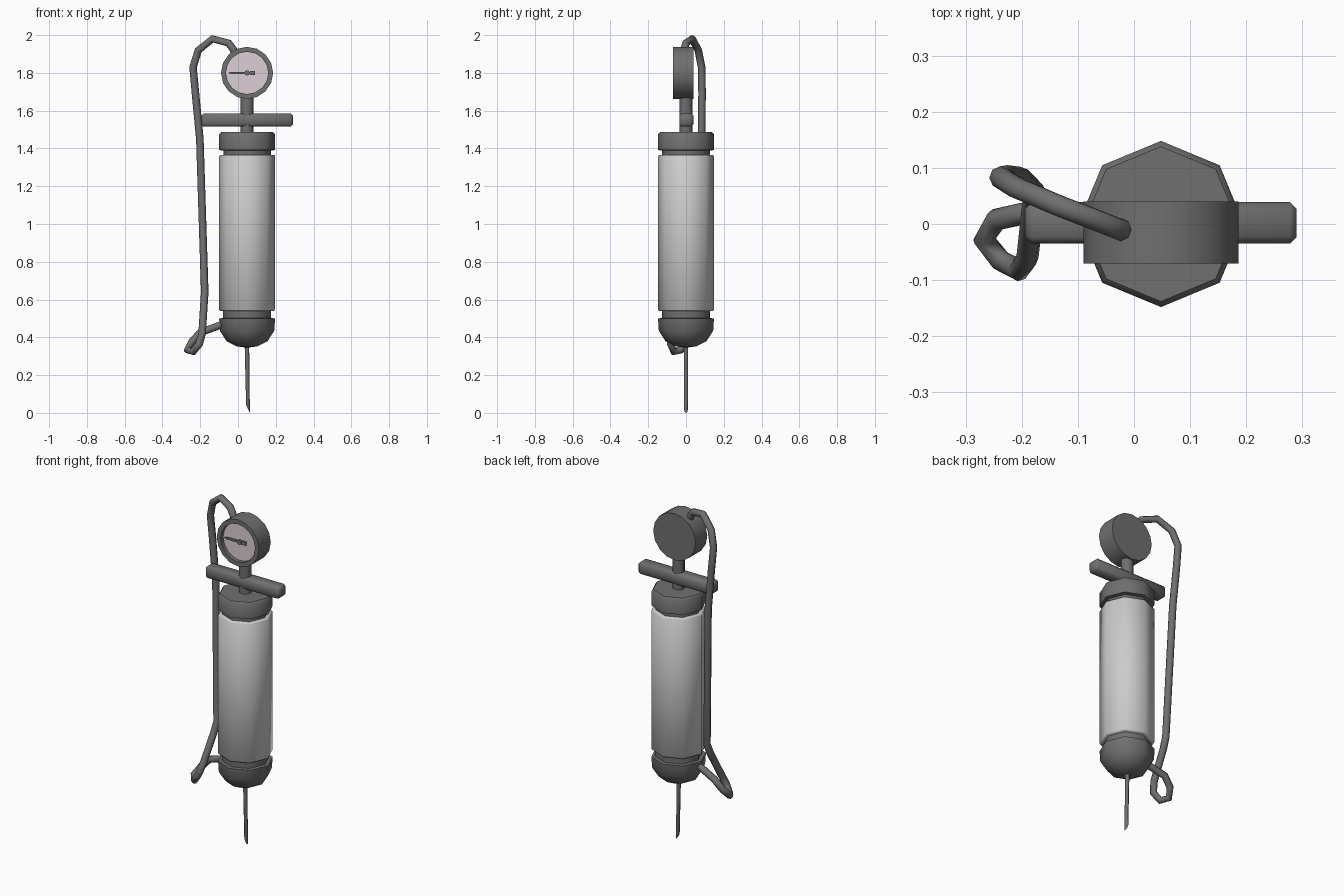
import bpy, bmesh, math
from mathutils import Vector, Matrix

if "Cube" in bpy.data.objects:
    bpy.data.objects.remove(bpy.data.objects["Cube"])

CX = 0.048  # axis of the pump


def material(name, rgb):
    m = bpy.data.materials.new(name)
    m.diffuse_color = (*rgb, 1)
    m.use_nodes = True
    m.node_tree.nodes["Principled BSDF"].inputs["Base Color"].default_value = m.diffuse_color
    return m


DARK = material("dark_grey", (0.16, 0.16, 0.16))
PINK = material("dial_tint", (0.72, 0.62, 0.66))
LIGHT = material("light_grey", (0.7, 0.7, 0.7))


def finish(bm, name, mat, angle=60):
    bmesh.ops.remove_doubles(bm, verts=bm.verts, dist=1e-5)
    bmesh.ops.recalc_face_normals(bm, faces=bm.faces)
    me = bpy.data.meshes.new(name)
    bm.to_mesh(me)
    bm.free()
    ob = bpy.data.objects.new(name, me)
    bpy.context.collection.objects.link(ob)
    me.materials.append(mat)
    smooth(ob, angle)
    return ob


def smooth(ob, angle):
    bpy.ops.object.select_all(action='DESELECT')
    ob.select_set(True)
    bpy.context.view_layer.objects.active = ob
    bpy.ops.object.shade_smooth_by_angle(angle=math.radians(angle))


def lathe(name, profile, sides, mat, matrix=Matrix.Translation((CX, 0, 0)), angle=50):
    """Revolve (radius, height) points around the local z axis."""
    bm = bmesh.new()
    vs = [bm.verts.new((r, 0, z)) for r, z in profile]
    es = [bm.edges.new(p) for p in zip(vs, vs[1:])]
    bmesh.ops.spin(bm, geom=vs + es, cent=(0, 0, 0), axis=(0, 0, 1),
                   angle=math.tau, steps=sides, use_duplicate=False)
    bmesh.ops.transform(bm, matrix=matrix, verts=bm.verts)
    return finish(bm, name, mat, angle)


# Pump cylinder with its caps and grooves
lathe("barrel", [(0, 0.54), (0.142, 0.54), (0.148, 0.546), (0.148, 1.36),
                 (0.142, 1.366), (0, 1.366)], 8, LIGHT)
lathe("bottom_cap", [(0, 0.345), (0.055, 0.352), (0.108, 0.379), (0.144, 0.435),
                     (0.148, 0.50), (0.128, 0.502), (0.128, 0.541), (0, 0.541)], 8, DARK)
lathe("top_cap", [(0, 1.365), (0.126, 1.365), (0.126, 1.388), (0.148, 1.392),
                  (0.148, 1.474), (0.138, 1.486), (0, 1.486)], 8, DARK)
lathe("stem", [(0, 1.47), (0.034, 1.47), (0.034, 1.68), (0, 1.68)], 8, DARK)

# Cross handle
bm = bmesh.new()
bmesh.ops.create_cube(bm, size=1, matrix=Matrix.Translation((CX, 0.002, 1.55))
                      @ Matrix.Diagonal((0.484, 0.074, 0.07, 1)))
bmesh.ops.bevel(bm, geom=bm.edges[:], offset=0.012, segments=1, affect='EDGES')
finish(bm, "handle", DARK)

# Pressure gauge: local z points towards the front
front = Matrix.Translation((CX, 0, 1.80)) @ Matrix.Rotation(math.pi / 2, 4, 'X')
lathe("gauge_case", [(0, -0.04), (0.138, -0.04), (0.138, 0.07), (0.112, 0.07),
                     (0.112, 0.045), (0, 0.045)], 16, DARK, front)
lathe("gauge_dial", [(0.112, 0.047), (0, 0.047)], 16, PINK, front)
lathe("pointer_hub", [(0.014, 0.046), (0.014, 0.06), (0, 0.06)], 8, DARK, front)

# Gauge pointer
bm = bmesh.new()
outline = [(-0.1, 0), (-0.085, 0.006), (0.015, 0.006), (0.015, 0.011), (0.042, 0.011),
           (0.042, -0.011), (0.015, -0.011), (0.015, -0.006), (-0.085, -0.006)]
face = bm.faces.new([bm.verts.new((x, y, 0.048)) for x, y in outline])
ext = bmesh.ops.extrude_face_region(bm, geom=[face])
bmesh.ops.translate(bm, vec=(0, 0, 0.008),
                    verts=[g for g in ext["geom"] if isinstance(g, bmesh.types.BMVert)])
bmesh.ops.transform(bm, matrix=front, verts=bm.verts)
finish(bm, "gauge_pointer", DARK, 30)

# Needle with a slanted tip
bm = bmesh.new()
bmesh.ops.create_cone(bm, cap_ends=True, segments=8, radius1=0.010, radius2=0.012, depth=0.36)
for v in bm.verts:
    if v.co.z < 0:
        v.co.z = 0.02 - 2 * v.co.x
        v.co.x += 0.006
    else:
        v.co.z = 0.37
    v.co.x += CX - 0.001
finish(bm, "needle", DARK)

# Hose from the gauge down to the bottom cap
path = [(-0.01, -0.01, 1.88), (-0.025, -0.01, 1.925), (-0.05, 0.0, 1.958),
        (-0.135, 0.033, 1.98), (-0.21, 0.065, 1.92), (-0.238, 0.083, 1.83),
        (-0.225, 0.085, 1.69), (-0.202, 0.082, 1.45), (-0.176, 0.055, 0.64),
        (-0.18, 0.03, 0.58), (-0.19, -0.06, 0.42), (-0.205, -0.082, 0.365),
        (-0.238, -0.065, 0.324), (-0.267, -0.028, 0.333), (-0.245, 0.008, 0.375),
        (-0.2, 0.018, 0.425), (-0.1, 0.0, 0.462), (-0.06, 0.0, 0.475)]
cu = bpy.data.curves.new("hose", 'CURVE')
cu.dimensions = '3D'
cu.bevel_depth = 0.02
cu.bevel_resolution = 2
cu.use_fill_caps = True
sp = cu.splines.new('POLY')
sp.points.add(len(path) - 1)
for p, co in zip(sp.points, path):
    p.co = (*co, 1)
hose = bpy.data.objects.new("hose", cu)
bpy.context.collection.objects.link(hose)
cu.materials.append(DARK)
bpy.ops.object.select_all(action='DESELECT')
hose.select_set(True)
bpy.context.view_layer.objects.active = hose
bpy.ops.object.convert(target='MESH')
smooth(bpy.context.view_layer.objects.active, 60)
